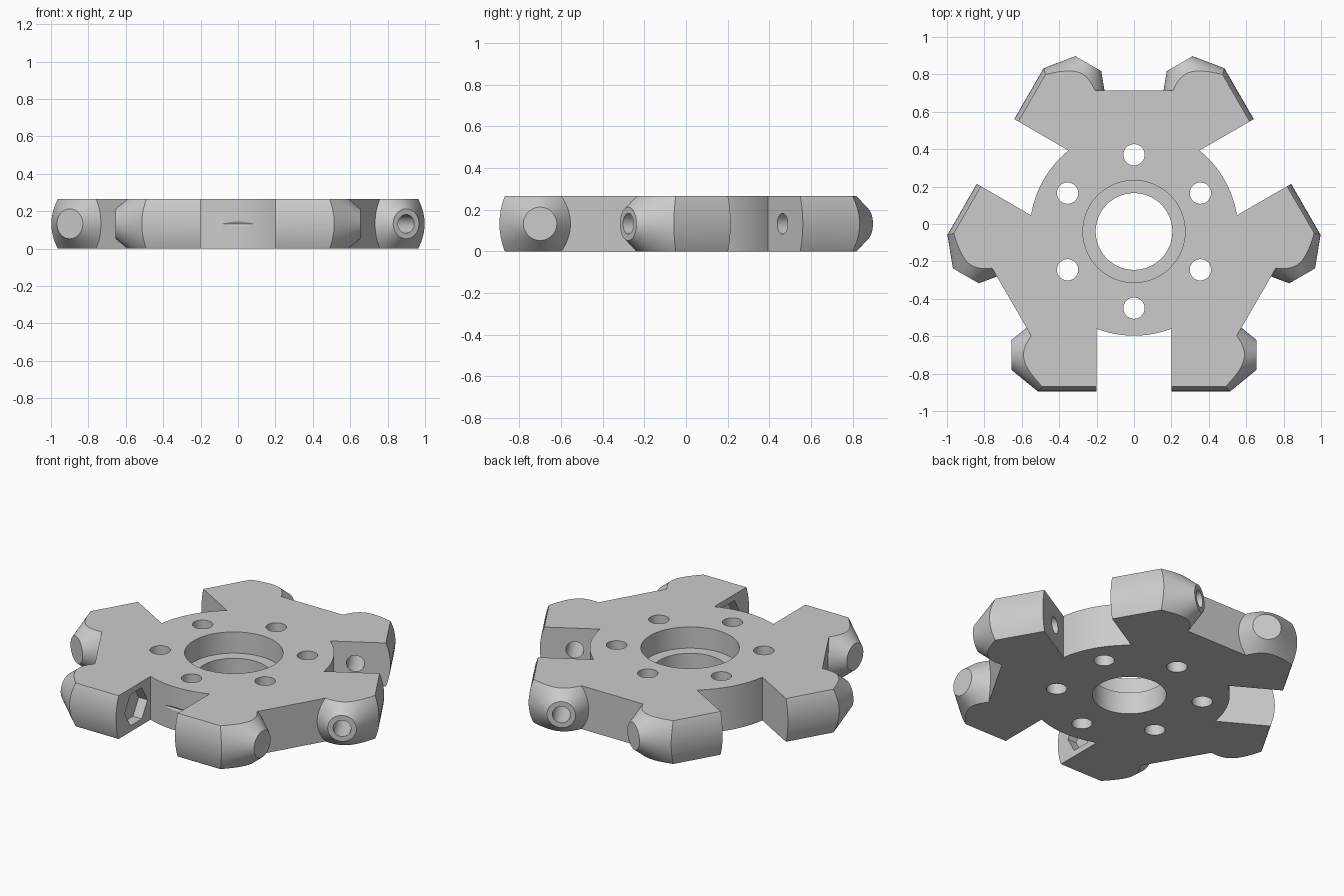
import bpy, bmesh
from math import radians, sin, cos
from mathutils import Matrix, Vector

if "Cube" in bpy.data.objects:
    bpy.data.objects.remove(bpy.data.objects["Cube"], do_unlink=True)

H = 0.265                     # plate thickness
MID = H / 2
AXLE = 0.66                   # distance of the roller axles from the hub
SLOT = 0.2                    # half width of a roller slot
CENTRE = Matrix.Translation((0, -0.04, 0))
SLOT_ANGLES = (-90, 30, 150)
ALONG_Y = Matrix.Rotation(radians(-90), 4, 'X')


def make(name, bm, matrix):
    bm.transform(matrix)
    bmesh.ops.recalc_face_normals(bm, faces=bm.faces)
    mesh = bpy.data.meshes.new(name)
    bm.to_mesh(mesh)
    bm.free()
    obj = bpy.data.objects.new(name, mesh)
    bpy.context.collection.objects.link(obj)
    return obj


def prism(name, points, vector, matrix):
    bm = bmesh.new()
    face = bm.faces.new([bm.verts.new(p) for p in points])
    ext = bmesh.ops.extrude_face_region(bm, geom=[face], use_keep_orig=True)
    verts = [v for v in ext["geom"] if isinstance(v, bmesh.types.BMVert)]
    bmesh.ops.translate(bm, verts=verts, vec=Vector(vector))
    return make(name, bm, matrix)


def cone(name, r1, r2, low, high, matrix, sides=64):
    bm = bmesh.new()
    bmesh.ops.create_cone(bm, cap_ends=True, segments=sides, radius1=r1,
                          radius2=r2, depth=high - low)
    shift = Matrix.Translation((0, 0, (low + high) / 2))
    return make(name, bm, matrix @ shift)


def combine(target, tool, operation):
    mod = target.modifiers.new("bool", 'BOOLEAN')
    mod.operation, mod.solver, mod.object = operation, 'EXACT', tool
    bpy.ops.object.select_all(action='DESELECT')
    bpy.context.view_layer.objects.active = target
    target.select_set(True)
    bpy.ops.object.modifier_apply(modifier=mod.name)
    bpy.data.objects.remove(tool, do_unlink=True)


def turned(angle):
    return CENTRE @ Matrix.Rotation(radians(angle), 4, 'Z')


# Round hub, left over-tall until the final trim
plate = cone("wheel_plate", 0.557, 0.557, -0.1, H + 0.1, CENTRE, 128)

# Three flat-ended arms between the slots
for a in SLOT_ANGLES:
    side = [(0.24, 0.38), (0.50, 0.53), (0.30, 0.755)]
    outline = [(0, 0)] + side + [(-x, y) for x, y in reversed(side)]
    arm = prism("arm", [(x, y, -0.08) for x, y in outline],
                (0, 0, H + 0.16), turned(a - 30))
    combine(plate, arm, 'UNION')

# Six roller lugs: bulged outer face, conical end facing the axle tip
R = 0.36
arc = [radians(-30 + 5 * i) for i in range(13)]
profile = [(0.855 - R + R * cos(t), SLOT, MID + R * sin(t)) for t in arc]
profile += [(0.45, SLOT, profile[-1][2]), (0.45, SLOT, profile[0][2])]
for a in SLOT_ANGLES:
    for s in (1, -1):
        m = turned(a) @ Matrix.Diagonal((1, s, 1, 1))
        lug = prism("lug", profile, (0, 0.5, 0), m)
        axle = m @ Matrix.Translation((AXLE, 0, MID)) @ ALONG_Y
        combine(lug, cone("lug_cone", 0.53, 0.08, 0.105, 0.655, axle, 96), 'INTERSECT')
        combine(plate, lug, 'UNION')

# Trim to the plate thickness
combine(plate, cone("slab", 2, 2, 0, H, CENTRE), 'INTERSECT')

# Axle bores and hexagonal nut pockets
for a in SLOT_ANGLES:
    axle = turned(a) @ Matrix.Translation((AXLE, 0, MID)) @ ALONG_Y
    combine(plate, cone("axle_bore", 0.05, 0.05, -0.8, 0.8, axle, 32), 'DIFFERENCE')
    twist = Matrix.Rotation(radians(30), 4, 'Z')
    combine(plate, cone("nut_pocket", 0.11, 0.11, -0.26, 0.26, axle @ twist, 6), 'DIFFERENCE')

# Centre bore, bearing recess and ring of bolt holes
combine(plate, cone("centre_bore", 0.205, 0.205, -1, 1, CENTRE, 96), 'DIFFERENCE')
combine(plate, cone("bearing_recess", 0.273, 0.273, 0.135, 1, CENTRE, 96), 'DIFFERENCE')
for i in range(6):
    m = turned(30 + 60 * i) @ Matrix.Translation((0.41, 0, 0))
    combine(plate, cone("bolt_hole", 0.057, 0.057, -1, 1, m, 40), 'DIFFERENCE')

# Single grey finish
grey = bpy.data.materials.new("plain_grey")
grey.use_nodes = True
colour = (0.6, 0.6, 0.6, 1)
grey.diffuse_color = colour
grey.node_tree.nodes["Principled BSDF"].inputs["Base Color"].default_value = colour
plate.data.materials.clear()
plate.data.materials.append(grey)
for p in plate.data.polygons:
    p.material_index = 0

bpy.ops.object.select_all(action='DESELECT')
plate.select_set(True)
bpy.context.view_layer.objects.active = plate
bpy.ops.object.shade_smooth_by_angle(angle=radians(25))
